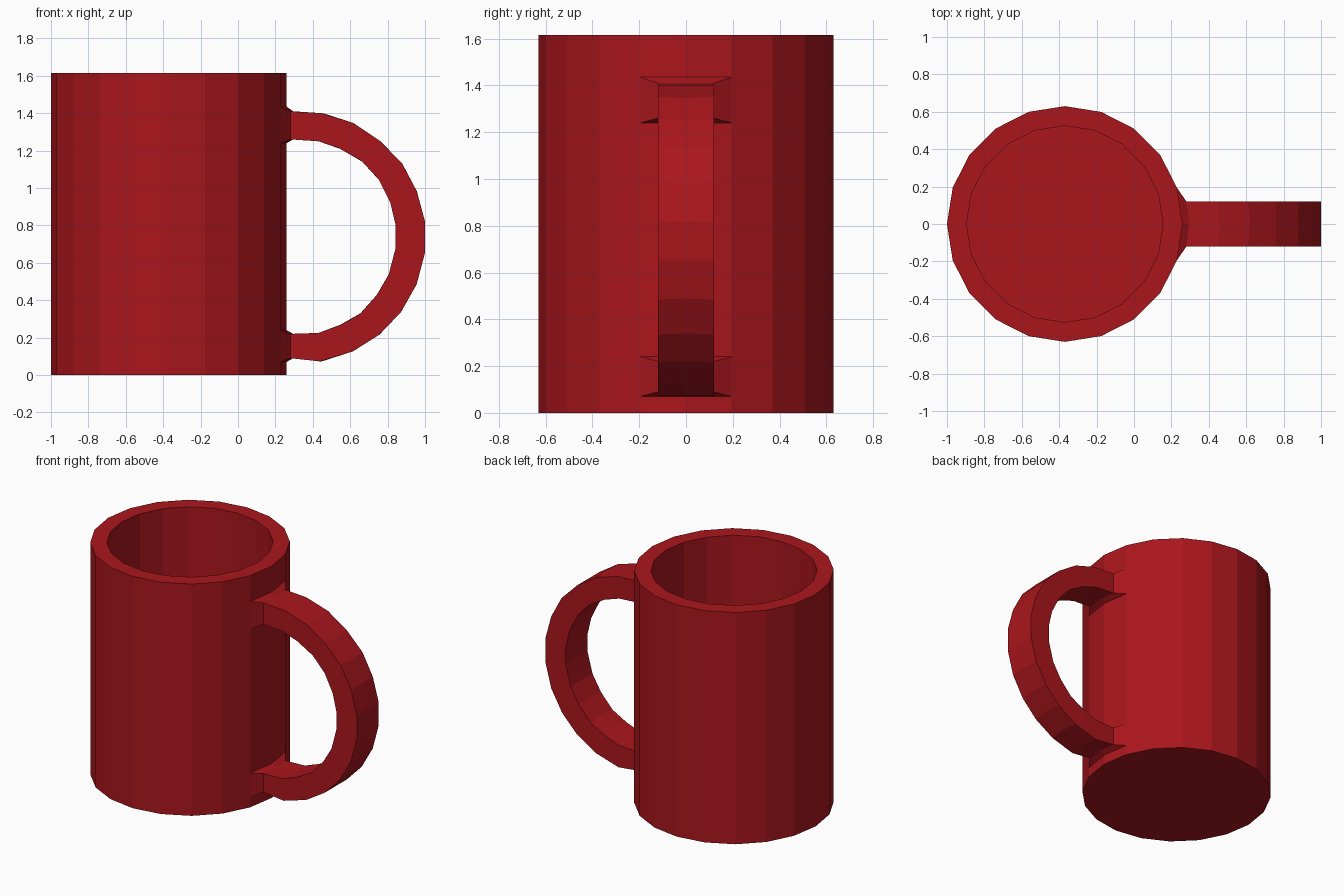
import bpy, bmesh
from math import cos, sin, pi
from mathutils import Vector

if "Cube" in bpy.data.objects:
    bpy.data.objects.remove(bpy.data.objects["Cube"])

SIDES, CX, R, H = 20, -0.37, 0.63, 1.615
R_IN, FLOOR = 0.525, 0.105

red = bpy.data.materials.new("red_glaze")
red.diffuse_color = (0.40, 0.008, 0.012, 1)
red.use_nodes = True
red.node_tree.nodes["Principled BSDF"].inputs["Base Color"].default_value = red.diffuse_color


def finish(bm, name):
    bmesh.ops.recalc_face_normals(bm, faces=bm.faces)
    mesh = bpy.data.meshes.new(name)
    bm.to_mesh(mesh)
    bm.free()
    mesh.materials.append(red)
    obj = bpy.data.objects.new(name, mesh)
    bpy.context.collection.objects.link(obj)


def bridge(bm, a, b):
    for i in range(len(a)):
        j = (i + 1) % len(a)
        bm.faces.new((a[i], a[j], b[j], b[i]))


def loft(name, sections):
    """Skin a list of closed sections and cap both ends."""
    bm = bmesh.new()
    loops = [[bm.verts.new(p) for p in s] for s in sections]
    for a, b in zip(loops, loops[1:]):
        bridge(bm, a, b)
    bm.faces.new(loops[0])
    bm.faces.new(loops[-1])
    finish(bm, name)


def ring(r, z):
    return [(CX + r * cos(2 * pi * i / SIDES), r * sin(2 * pi * i / SIDES), z)
            for i in range(SIDES)]


# Cup: outer wall, flat rim, inner wall and floor
loft("cup", [ring(R, 0), ring(R, H), ring(R_IN, H), ring(R_IN, FLOOR)])

# Handle side profile, outer and inner edges (x, z)
outer = [(0.28, 1.41), (0.445, 1.40), (0.61, 1.35), (0.755, 1.255), (0.875, 1.135),
         (0.955, 0.985), (1.0, 0.82), (1.0, 0.655), (0.955, 0.485), (0.87, 0.335),
         (0.755, 0.215), (0.61, 0.125), (0.437, 0.073), (0.28, 0.09)]
inner = [(0.28, 1.26), (0.43, 1.25), (0.54, 1.213), (0.66, 1.145), (0.753, 1.045),
         (0.815, 0.92), (0.843, 0.80), (0.843, 0.68), (0.805, 0.535), (0.74, 0.425),
         (0.65, 0.325), (0.54, 0.265), (0.43, 0.225), (0.28, 0.22)]


def section(o, i, half, shift):
    """Six-point section whose middle is pushed slightly along the path."""
    sx, sz = shift
    return [(o[0], -half, o[1]), (o[0] + sx, 0, o[1] + sz), (o[0], half, o[1]),
            (i[0], half, i[1]), (i[0] + sx, 0, i[1] + sz), (i[0], -half, i[1])]


# Flared roots lie on the two cup facets facing +x
root_x, root_y = CX + R * cos(pi / 10), R * sin(pi / 10)
lip = CX + R - root_x
sections = [section((root_x, 1.435), (root_x, 1.24), root_y, (lip, 0))]
for k, (o, i) in enumerate(zip(outer, inner)):
    # Tangent-wise bulge fades to the middle and reverses below
    d = Vector((o[1] - i[1], i[0] - o[0])).normalized()
    s = d * 0.015 * (1 - 2 * k / (len(outer) - 1))
    sections.append(section(o, i, 0.12, (s.x, s.y)))
sections.append(section((root_x, 0.07), (root_x, 0.24), root_y, (lip, 0)))
loft("handle", sections)
